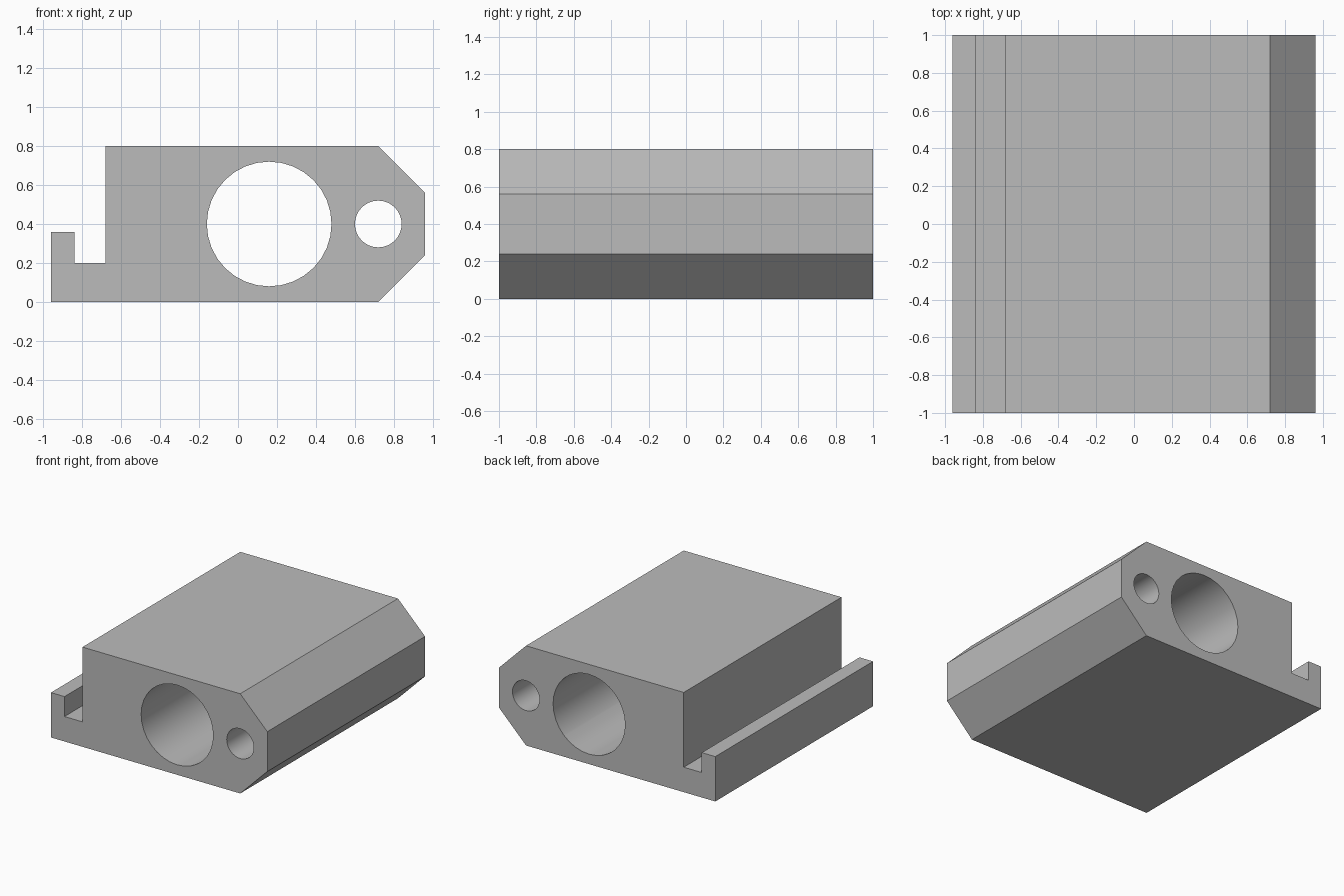
import bpy
import bmesh
import math

default_cube = bpy.data.objects.get("Cube")
if default_cube:
    bpy.data.objects.remove(default_cube, do_unlink=True)

HALF_DEPTH = 1.0

grey = bpy.data.materials.new("plain grey")
grey.use_nodes = True
grey.diffuse_color = (0.5, 0.5, 0.5, 1)
grey.node_tree.nodes["Principled BSDF"].inputs["Base Color"].default_value = (0.5, 0.5, 0.5, 1)


def extruded(name, outline, half_depth):
    """Prism from an x-z outline, running along y."""
    bm = bmesh.new()
    face = bm.faces.new([bm.verts.new((x, -half_depth, z)) for x, z in outline])
    sweep = bmesh.ops.extrude_face_region(bm, geom=[face], use_keep_orig=True)
    moved = [v for v in sweep["geom"] if isinstance(v, bmesh.types.BMVert)]
    bmesh.ops.translate(bm, verts=moved, vec=(0, 2 * half_depth, 0))
    bmesh.ops.recalc_face_normals(bm, faces=bm.faces[:])
    mesh = bpy.data.meshes.new(name)
    bm.to_mesh(mesh)
    bm.free()
    mesh.materials.append(grey)
    obj = bpy.data.objects.new(name, mesh)
    bpy.context.collection.objects.link(obj)
    return obj


def circle(cx, cz, radius, sides=32):
    angles = [math.tau * i / sides for i in range(sides)]
    return [(cx + radius * math.cos(a), cz + radius * math.sin(a)) for a in angles]


# Body: hooked lip on one side, chamfered edge on the other
body = extruded("block_body", [
    (-0.96, 0), (0.72, 0), (0.96, 0.24), (0.96, 0.56), (0.72, 0.8),
    (-0.68, 0.8), (-0.68, 0.2), (-0.84, 0.2), (-0.84, 0.36), (-0.96, 0.36),
], HALF_DEPTH)

# Two bores right through the body
bpy.context.view_layer.objects.active = body
body.select_set(True)
for name, cx, radius in (("large_bore", 0.16, 0.32), ("small_bore", 0.72, 0.12)):
    cutter = extruded(name, circle(cx, 0.4, radius), HALF_DEPTH + 0.1)
    cutter.hide_render = True
    cut = body.modifiers.new(name, "BOOLEAN")
    cut.operation = "DIFFERENCE"
    cut.solver = "EXACT"
    cut.object = cutter
    bpy.ops.object.modifier_apply(modifier=cut.name)
    bpy.data.objects.remove(cutter, do_unlink=True)

# Smooth bore walls, crisp outer edges
bpy.ops.object.select_all(action="DESELECT")
body.select_set(True)
bpy.ops.object.shade_smooth_by_angle(angle=math.radians(30))
